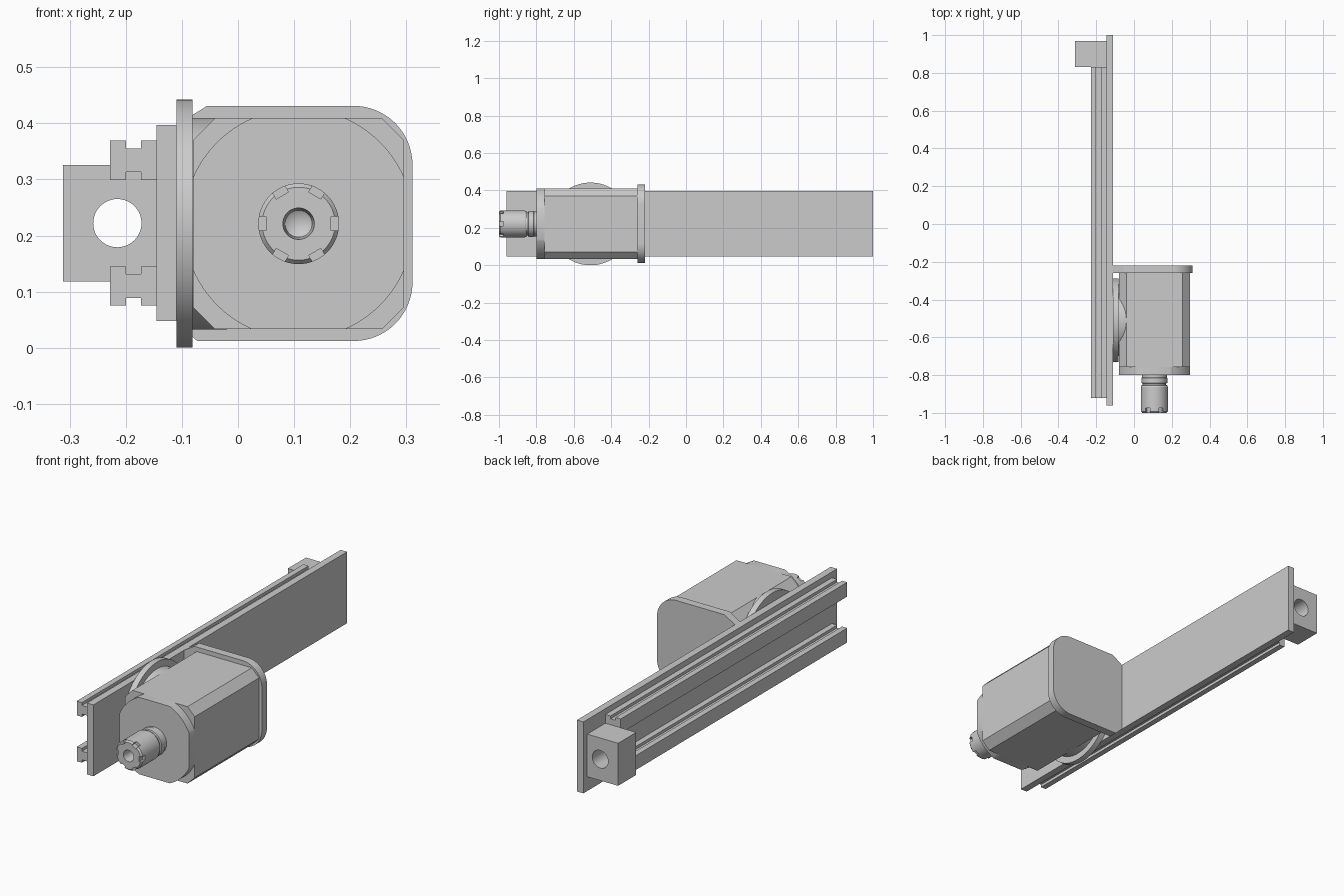
import bpy, bmesh
from math import sin, cos, pi, radians, atan2
from mathutils import Matrix, Vector

if "Cube" in bpy.data.objects:
    bpy.data.objects.remove(bpy.data.objects["Cube"])

CX, CZ = 0.108, 0.221      # motor axis


def finish(name, bm, smooth=False):
    bmesh.ops.recalc_face_normals(bm, faces=bm.faces)
    me = bpy.data.meshes.new(name)
    bm.to_mesh(me)
    bm.free()
    ob = bpy.data.objects.new(name, me)
    bpy.context.collection.objects.link(ob)
    if smooth:
        shade(ob)
    return ob


def shade(ob):
    bpy.ops.object.select_all(action='DESELECT')
    ob.select_set(True)
    bpy.context.view_layer.objects.active = ob
    bpy.ops.object.shade_smooth_by_angle(angle=radians(30))


def prism(name, pts, y0, y1, smooth=False):
    """Extrude an (x, z) outline from y0 to y1."""
    bm = bmesh.new()
    face = bm.faces.new([bm.verts.new((x, y0, z)) for x, z in pts])
    ext = bmesh.ops.extrude_face_region(bm, geom=[face])
    verts = [v for v in ext['geom'] if isinstance(v, bmesh.types.BMVert)]
    bmesh.ops.translate(bm, verts=verts, vec=(0, y1 - y0, 0))
    return finish(name, bm, smooth)


def box(name, x0, x1, y0, y1, z0, z1):
    return prism(name, [(x0, z0), (x1, z0), (x1, z1), (x0, z1)], y0, y1)


def arc(x, z, r, a0, a1, n):
    return [(x + r * cos(radians(a0 + (a1 - a0) * i / n)),
             z + r * sin(radians(a0 + (a1 - a0) * i / n))) for i in range(n + 1)]


def disc_x(name, x0, x1, y, z, r):
    """Cylinder along x."""
    bm = bmesh.new()
    m = Matrix.Translation(((x0 + x1) / 2, y, z)) @ Matrix.Rotation(pi / 2, 4, 'Y')
    bmesh.ops.create_cone(bm, cap_ends=True, segments=96, radius1=r, radius2=r,
                          depth=x1 - x0, matrix=m)
    return finish(name, bm, True)


def cut(ob, cutter):
    mod = ob.modifiers.new('cut', 'BOOLEAN')
    mod.operation, mod.solver, mod.object = 'DIFFERENCE', 'EXACT', cutter
    bpy.ops.object.select_all(action='DESELECT')
    ob.select_set(True)
    bpy.context.view_layer.objects.active = ob
    bpy.ops.object.modifier_apply(modifier='cut')
    bpy.data.objects.remove(cutter)
    shade(ob)


# long mounting plate
box('mounting_plate', -0.145, -0.11, -0.96, 1.0, 0.048, 0.397)

# pair of grooved rails
xa, xb, xc, xd = -0.228, -0.2, -0.173, -0.145
for name, z in (('lower_rail', 0.11), ('upper_rail', 0.334)):
    h, g = 0.035, 0.021
    prism(name, [(xa, z - h), (xb, z - h), (xb, z - g), (xc, z - g), (xc, z - h), (xd, z - h),
                 (xd, z + h), (xc, z + h), (xc, z + g), (xb, z + g), (xb, z + h), (xa, z + h)],
          -0.92, 0.83)

# end block with through hole
block = box('nut_block', -0.312, -0.145, 0.83, 0.97, 0.118, 0.326)
cut(block, prism('hole_cutter', arc(-0.215, 0.222, 0.043, 0, 352.5, 47), 0.8, 1.0))

# swivel disc and its boss reaching into the motor
disc_x('swivel_disc', -0.11, -0.081, -0.51, CZ, 0.221)
disc_x('swivel_boss', -0.09, -0.02, -0.51, CZ, 0.1885)

# motor body: square with chamfered corners
H, C = 0.188, 0.149
prism('motor_body', [(CX + x, CZ + z) for x, z in
                     ((-C, -H), (C, -H), (H, -C), (H, C), (C, H), (-C, H), (-H, C), (-H, -C))],
      -0.757, -0.26)

# motor front: the same square trimmed by a circle
a = math_a = atan2(0.083, H) * 180 / pi
nose = []
for k in range(4):
    nose += arc(CX, CZ, 0.2055, 90 * k + a, 90 * k + 90 - a, 16)
prism('motor_front', nose, -0.80, -0.757, True)

# rear flange, chamfered towards the plate and rounded on the outside
flange = [(-0.11, 0.397), (-0.11, 0.048), (-0.073, 0.012)]
flange += arc(0.206, 0.117, 0.105, -90, 0, 16) + arc(0.206, 0.326, 0.105, 0, 90, 16)
flange.append((-0.055, 0.431))
prism('rear_flange', flange, -0.26, -0.22, True)


def lathe(name, prof):
    """Spin a (radius, y) profile about the motor axis."""
    bm = bmesh.new()
    vs = [bm.verts.new((CX + r, y, CZ)) for r, y in prof]
    es = [bm.edges.new(p) for p in zip(vs, vs[1:])]
    bmesh.ops.spin(bm, geom=vs + es, cent=(CX, 0, CZ), axis=(0, 1, 0),
                   angle=2 * pi, steps=64, use_duplicate=False)
    bmesh.ops.remove_doubles(bm, verts=bm.verts, dist=1e-5)
    return finish(name, bm, True)


# spindle neck with ring groove
lathe('spindle_neck', [(0, -0.79), (0.066, -0.79), (0.066, -0.812), (0.069, -0.815),
                       (0.069, -0.842), (0.062, -0.844), (0.062, -0.852),
                       (0.069, -0.854), (0.069, -0.858), (0, -0.858)])

# collet nut with conical bore and six wrench notches
nut = lathe('collet_nut', [(0, -0.856), (0.068, -0.856), (0.072, -0.862), (0.072, -0.992),
                           (0.065, -1.0), (0.028, -1.0), (0.024, -0.94), (0, -0.925)])
bm = bmesh.new()
for k in range(6):
    m = (Matrix.Translation((CX, -1.0, CZ)) @ Matrix.Rotation(k * pi / 3, 4, 'Y')
         @ Matrix.Translation((0.071, 0, 0)) @ Matrix.Diagonal((0.026, 0.05, 0.025, 1)))
    bmesh.ops.create_cube(bm, size=1, matrix=m)
cut(nut, finish('notch_cutter', bm))
